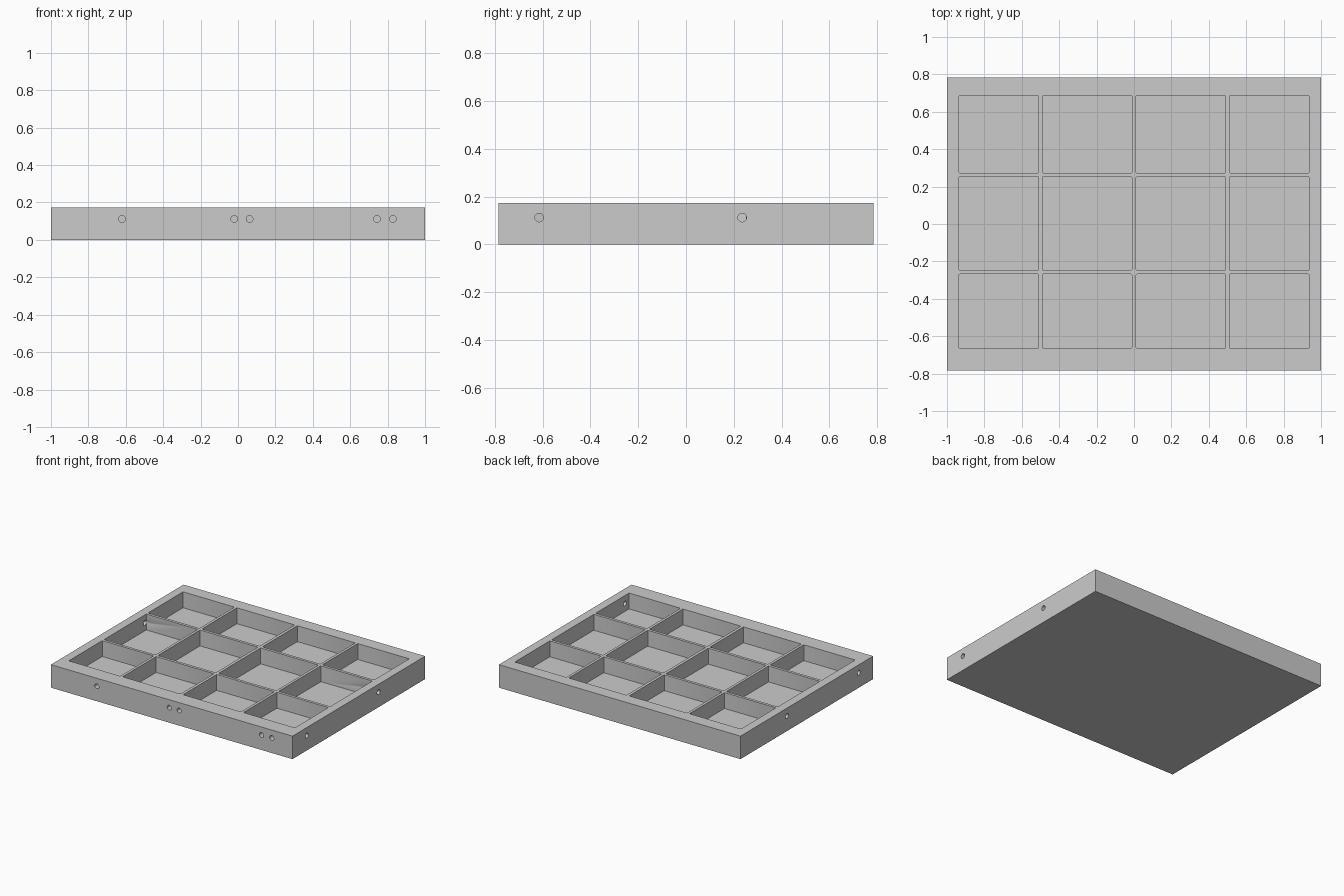
import bpy
import bmesh
from math import radians
from mathutils import Matrix, Vector

default = bpy.data.objects.get("Cube")
if default:
    bpy.data.objects.remove(default, do_unlink=True)

HEIGHT, FLOOR = 0.172, 0.053
HALF_X, HALF_Y = 1.0, 0.784
HOLE_Z, HOLE_RADIUS, HOLE_DEPTH = 0.112, 0.018, 0.1

# Pocket spans along each axis, separated by thin dividers
COLUMNS = [(-0.936, -0.51), (-0.49, -0.011), (0.011, 0.49), (0.51, 0.936)]
ROWS = [(-0.664, -0.268), (-0.247, 0.252), (0.273, 0.687)]
FRONT_HOLES = [-0.62, -0.02, 0.062, 0.743, 0.828]
SIDE_HOLES = [-0.615, 0.235]

grey = bpy.data.materials.new("plain grey")
grey.use_nodes = True
grey.diffuse_color = (0.6, 0.6, 0.6, 1)
grey.node_tree.nodes["Principled BSDF"].inputs["Base Color"].default_value = (0.6, 0.6, 0.6, 1)


def add_box(bm, low, high, corner=0.0):
    """Box between two corners, with optionally rounded upright edges."""
    low, high = Vector(low), Vector(high)
    matrix = Matrix.Translation((low + high) / 2) @ Matrix.Diagonal((*(high - low), 1))
    verts = bmesh.ops.create_cube(bm, size=1, matrix=matrix)["verts"]
    if corner:
        edges = {e for v in verts for e in v.link_edges}
        upright = [e for e in edges if abs(e.verts[0].co.z - e.verts[1].co.z) > 0.01]
        bmesh.ops.bevel(bm, geom=upright, offset=corner, segments=2,
                        profile=0.5, affect='EDGES')


def add_drill(bm, centre, axis):
    """Cylinder centred on an outer face, reaching HOLE_DEPTH inside."""
    turn = Matrix.Rotation(radians(90), 4, axis)
    bmesh.ops.create_cone(bm, cap_ends=True, segments=24, radius1=HOLE_RADIUS,
                          radius2=HOLE_RADIUS, depth=2 * HOLE_DEPTH,
                          matrix=Matrix.Translation(centre) @ turn)


def make_object(name, bm):
    mesh = bpy.data.meshes.new(name)
    bm.to_mesh(mesh)
    bm.free()
    mesh.materials.append(grey)
    obj = bpy.data.objects.new(name, mesh)
    bpy.context.collection.objects.link(obj)
    return obj


# Solid tray block
bm = bmesh.new()
add_box(bm, (-HALF_X, -HALF_Y, 0), (HALF_X, HALF_Y, HEIGHT))
tray = make_object("compartment_tray", bm)

# Compartment pockets
bm = bmesh.new()
for x0, x1 in COLUMNS:
    for y0, y1 in ROWS:
        add_box(bm, (x0, y0, FLOOR), (x1, y1, HEIGHT + 0.1), corner=0.006)
pockets = make_object("pocket_cutter", bm)

# Blind holes in the front, through holes in both side walls
bm = bmesh.new()
for x in FRONT_HOLES:
    add_drill(bm, (x, -HALF_Y, HOLE_Z), 'X')
for side in (-1, 1):
    for y in SIDE_HOLES:
        add_drill(bm, (side * HALF_X, y, HOLE_Z), 'Y')
drills = make_object("hole_cutter", bm)

# Cut the block, then discard the cutters
bpy.ops.object.select_all(action='DESELECT')
bpy.context.view_layer.objects.active = tray
tray.select_set(True)
for cutter in (pockets, drills):
    cutter.hide_render = True
    cut = tray.modifiers.new(cutter.name, 'BOOLEAN')
    cut.operation = 'DIFFERENCE'
    cut.solver = 'EXACT'
    cut.object = cutter
    bpy.ops.object.modifier_apply(modifier=cut.name)
for cutter in (pockets, drills):
    bpy.data.objects.remove(cutter, do_unlink=True)

bpy.ops.object.shade_smooth_by_angle(angle=radians(30))
